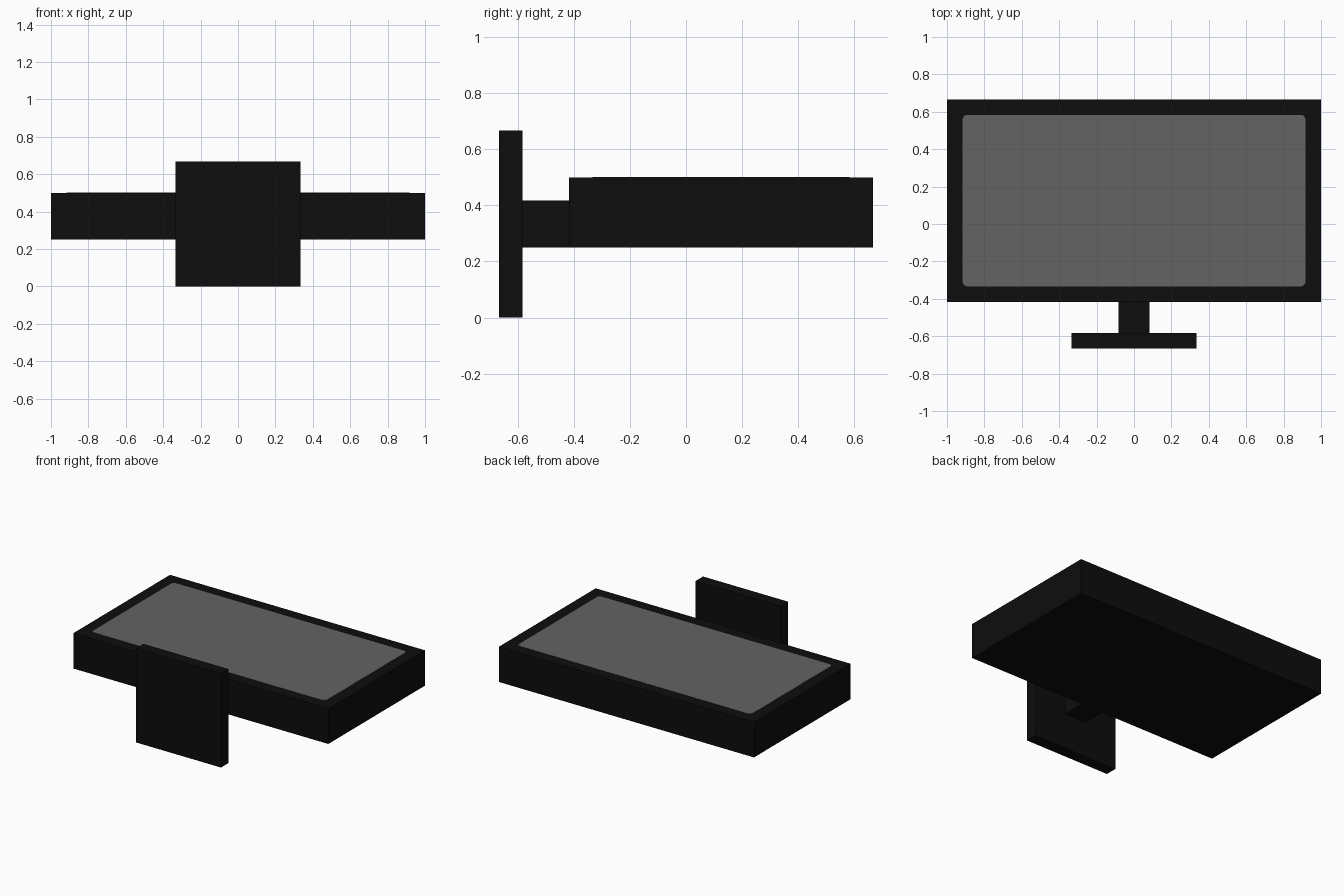
import bpy, bmesh, math
from mathutils import Vector

cube = bpy.data.objects.get("Cube")
if cube:
    bpy.data.objects.remove(cube, do_unlink=True)


def material(name, color, roughness):
    m = bpy.data.materials.new(name)
    m.use_nodes = True
    m.diffuse_color = color
    bsdf = m.node_tree.nodes["Principled BSDF"]
    bsdf.inputs["Base Color"].default_value = color
    bsdf.inputs["Roughness"].default_value = roughness
    return m


black = material("black_plastic", (0.004, 0.004, 0.004, 1), 0.6)
grey = material("screen_grey", (0.125, 0.125, 0.125, 1), 0.5)


def box(name, lo, hi, mat, corner=0.0):
    """Box between two corners; corner rounds its vertical edges."""
    lo, hi = Vector(lo), Vector(hi)
    bm = bmesh.new()
    bmesh.ops.create_cube(bm, size=1)
    bmesh.ops.scale(bm, vec=hi - lo, verts=bm.verts)
    if corner:
        upright = [e for e in bm.edges
                   if abs(e.verts[0].co.z - e.verts[1].co.z) > 1e-5]
        bmesh.ops.bevel(bm, geom=upright, offset=corner, segments=4,
                        profile=0.5, affect='EDGES')
    mesh = bpy.data.meshes.new(name)
    bm.to_mesh(mesh)
    bm.free()
    mesh.materials.append(mat)
    ob = bpy.data.objects.new(name, mesh)
    ob.location = (lo + hi) / 2
    bpy.context.collection.objects.link(ob)
    return ob


U = 1 / 12  # design module

# Monitor lying on its back: casing, with the display facing up
box("casing", (-12 * U, -5 * U, 3 * U), (12 * U, 8 * U, 6 * U), black)
# Thin display plate with rounded corners
box("screen", (-11 * U, -4 * U, 6 * U - 0.004), (11 * U, 7 * U, 6 * U + 0.001),
    grey, corner=0.025)
# Stand: neck and upright foot plate
box("stand_neck", (-U, -7 * U, 3 * U), (U, -5 * U, 5 * U), black)
box("stand_foot", (-4 * U, -8 * U, 0), (4 * U, -7 * U, 8 * U), black)
